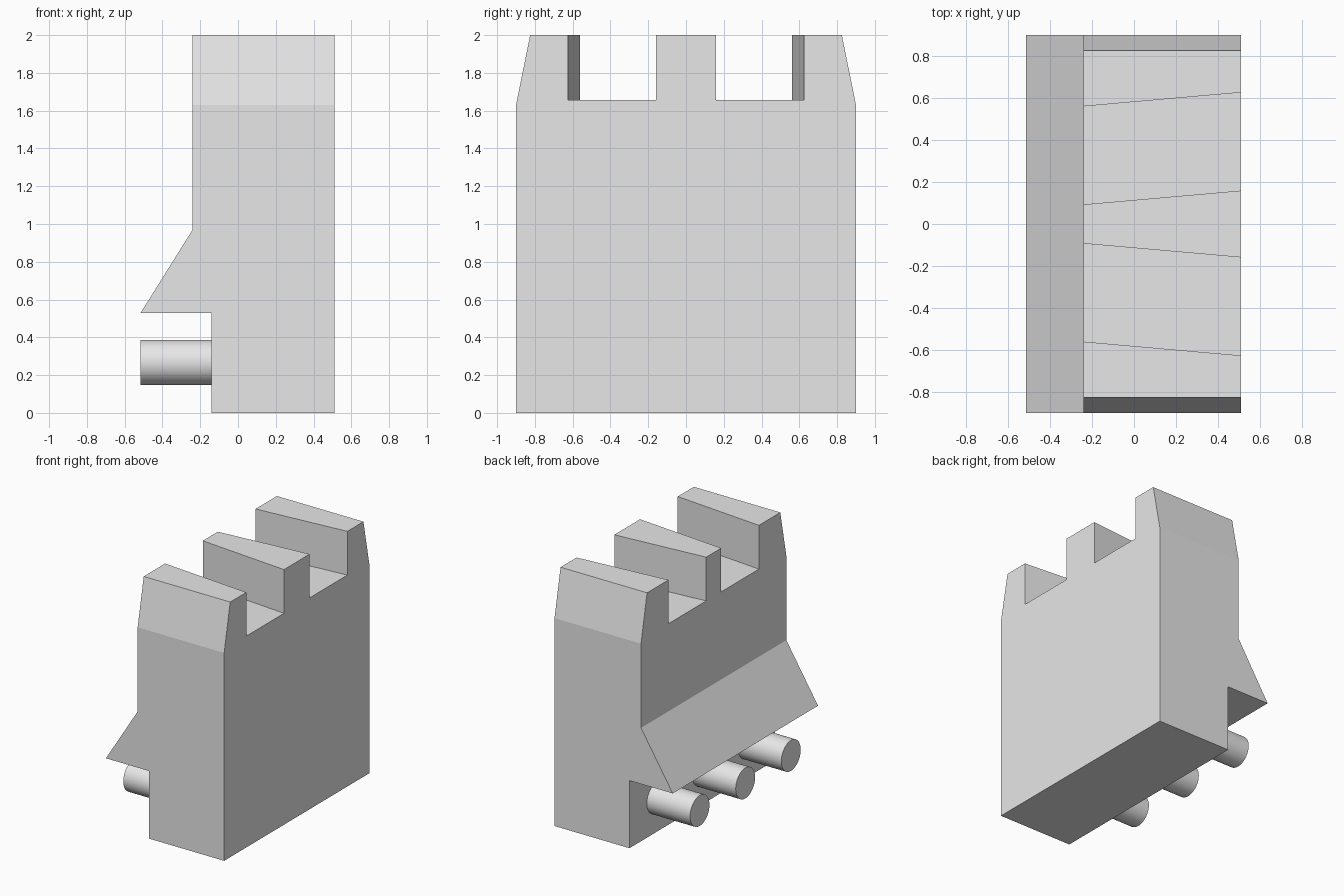
import bpy
import bmesh
from mathutils import Matrix, Vector

cube = bpy.data.objects.get("Cube")
if cube:
    bpy.data.objects.remove(cube, do_unlink=True)

grey = bpy.data.materials.new("plain_grey")
grey.use_nodes = True
grey.diffuse_color = (0.8, 0.8, 0.8, 1)
grey.node_tree.nodes["Principled BSDF"].inputs["Base Color"].default_value = (0.8, 0.8, 0.8, 1)


def add_object(name, bm):
    bmesh.ops.recalc_face_normals(bm, faces=bm.faces)
    mesh = bpy.data.meshes.new(name)
    bm.to_mesh(mesh)
    bm.free()
    mesh.materials.append(grey)
    obj = bpy.data.objects.new(name, mesh)
    bpy.context.collection.objects.link(obj)
    return obj


def prism(points, offset):
    """Extrude a closed outline along the offset vector."""
    bm = bmesh.new()
    face = bm.faces.new([bm.verts.new(p) for p in points])
    result = bmesh.ops.extrude_face_region(bm, geom=[face], use_keep_orig=True)
    verts = [v for v in result["geom"] if isinstance(v, bmesh.types.BMVert)]
    bmesh.ops.translate(bm, verts=verts, vec=offset)
    bmesh.ops.recalc_face_normals(bm, faces=bm.faces)
    return bm


# Body: side profile with the overhanging wedge, extruded across the width
half = 0.9
profile = [(0.51, 0), (0.51, 2), (-0.24, 2), (-0.24, 0.97),
           (-0.515, 0.53), (-0.14, 0.53), (-0.14, 0)]
bm = prism([(x, -half, z) for x, z in profile], (0, 2 * half, 0))

# Sloped upper ends
for side in (-1, 1):
    bmesh.ops.bisect_plane(bm, geom=bm.verts[:] + bm.edges[:] + bm.faces[:],
                           plane_co=(0, side * half, 1.63),
                           plane_no=Vector((0, side * 0.37, 0.075)).normalized(),
                           clear_outer=True)
    bmesh.ops.holes_fill(bm, edges=[e for e in bm.edges if e.is_boundary], sides=0)
body = add_object("body", bm)

# Two tapered notches in the top, splayed toward the flat side
x0, x1, floor = -0.24, 0.51, 1.657
reach = 0.1
flare = 0.066 * reach / (x1 - x0)
for name, side in (("right_notch", -1), ("left_notch", 1)):
    outline = [(x0 - reach, 0.093 - flare), (x1 + reach, 0.159 + flare),
               (x1 + reach, 0.626 + flare), (x0 - reach, 0.56 - flare)]
    cutter = add_object(name, prism([(x, side * y, floor) for x, y in outline], (0, 0, 1)))
    cutter.hide_render = True
    cutter.hide_set(True)
    cut = body.modifiers.new(name, "BOOLEAN")
    cut.operation = "DIFFERENCE"
    cut.solver = "EXACT"
    cut.object = cutter

# Apply the cuts, then discard the cutters
bpy.context.view_layer.update()
cut_mesh = bpy.data.meshes.new_from_object(
    body.evaluated_get(bpy.context.evaluated_depsgraph_get()))
cutters = [m.object for m in body.modifiers]
body.modifiers.clear()
body.data = cut_mesh
for cutter in cutters:
    bpy.data.objects.remove(cutter, do_unlink=True)

# Three round pegs under the wedge
for name, y in (("right_peg", -0.565), ("middle_peg", 0), ("left_peg", 0.565)):
    bm = bmesh.new()
    bmesh.ops.create_cone(bm, cap_ends=True, segments=48, radius1=0.12, radius2=0.12,
                          depth=0.385,
                          matrix=Matrix.Translation((-0.3225, y, 0.267))
                          @ Matrix.Rotation(1.5707963, 4, "Y"))
    for face in bm.faces:
        face.smooth = len(face.verts) == 4
    for edge in bm.edges:
        edge.smooth = all(f.smooth for f in edge.link_faces)
    add_object(name, bm)
